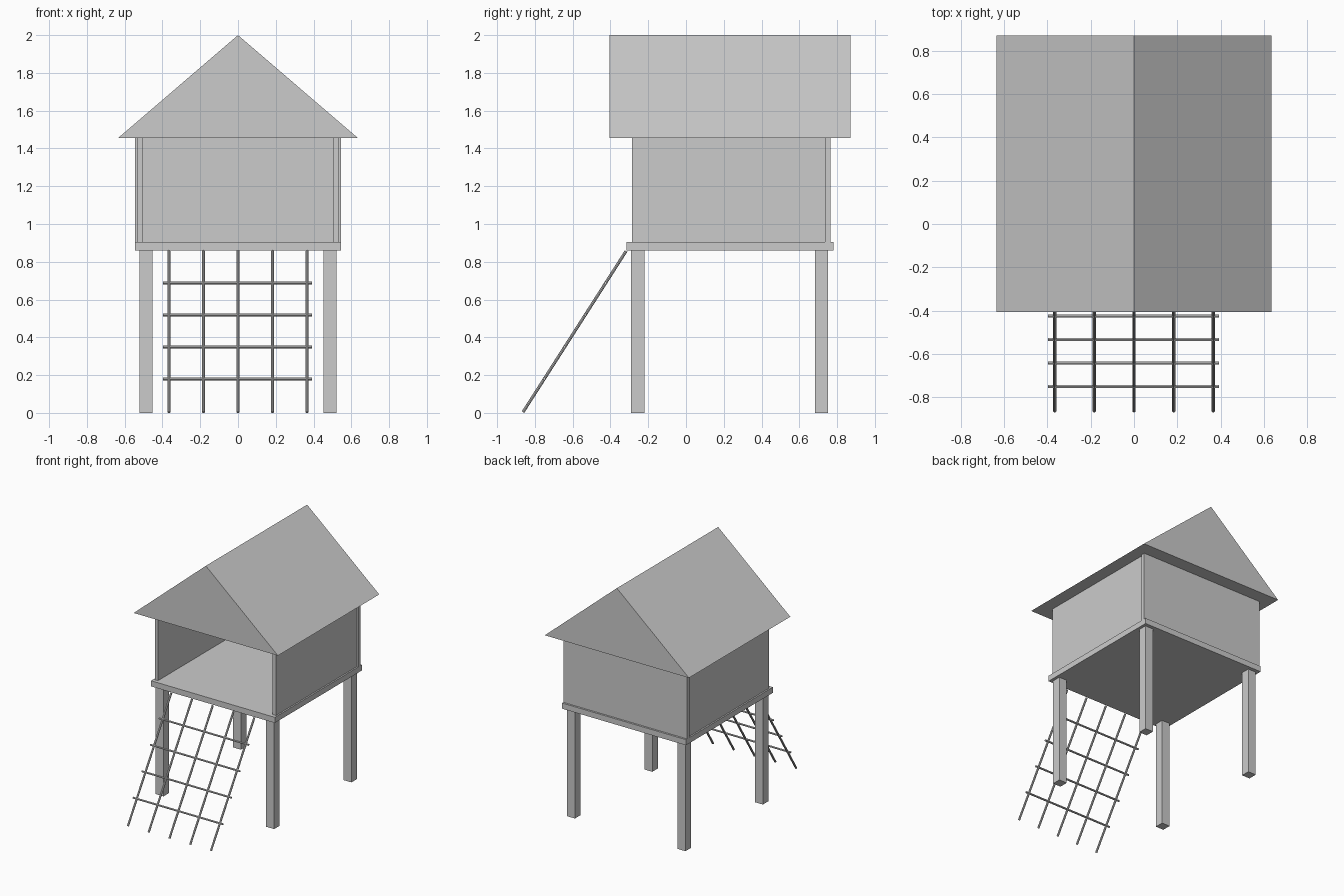
import bpy
import math
from mathutils import Vector

if "Cube" in bpy.data.objects:
    bpy.data.objects.remove(bpy.data.objects["Cube"])

grey = bpy.data.materials.new("plain_grey")
grey.diffuse_color = (0.6, 0.6, 0.6, 1)
grey.use_nodes = True
grey.node_tree.nodes["Principled BSDF"].inputs["Base Color"].default_value = grey.diffuse_color


def mesh_object(name, verts, faces):
    mesh = bpy.data.meshes.new(name)
    mesh.from_pydata(verts, [], faces)
    mesh.materials.append(grey)
    obj = bpy.data.objects.new(name, mesh)
    bpy.context.collection.objects.link(obj)
    return obj


def box(name, x0, x1, y0, y1, z0, z1):
    verts = [(x, y, z) for z in (z0, z1)
             for x, y in ((x0, y0), (x1, y0), (x1, y1), (x0, y1))]
    faces = [(3, 2, 1, 0), (4, 5, 6, 7)]
    faces += [(i, (i + 1) % 4, (i + 1) % 4 + 4, i + 4) for i in range(4)]
    return mesh_object(name, verts, faces)


def rod(name, start, end, radius, sides):
    start, end = Vector(start), Vector(end)
    axis = end - start
    bpy.ops.mesh.primitive_cylinder_add(
        vertices=sides, radius=radius, depth=axis.length,
        location=(start + end) / 2, rotation=axis.to_track_quat('Z', 'Y').to_euler())
    obj = bpy.context.object
    obj.name = name
    obj.data.materials.append(grey)
    return obj


# Roof: closed gable prism
W, Y0, Y1, EAVE, RIDGE = 0.635, -0.405, 0.87, 1.455, 2.0
mesh_object("roof",
            [(-W, Y0, EAVE), (W, Y0, EAVE), (0, Y0, RIDGE),
             (-W, Y1, EAVE), (W, Y1, EAVE), (0, Y1, RIDGE)],
            [(0, 1, 2), (5, 4, 3), (0, 3, 4, 1), (1, 4, 5, 2), (2, 5, 3, 0)])

# Platform and walls, open at the front
box("platform", -0.545, 0.545, -0.315, 0.78, 0.86, 0.905)
box("back_wall", -0.545, 0.545, 0.735, 0.765, 0.905, EAVE)
for side, (x0, x1) in (("left", (-0.533, -0.505)), ("right", (0.505, 0.533))):
    box(side + "_wall", x0, x1, -0.285, 0.735, 0.905, EAVE)

# Four posts
for sx, x in (("left", -0.487), ("right", 0.487)):
    for sy, y in (("front", -0.256), ("back", 0.717)):
        box(f"{sy}_{sx}_post", x - 0.035, x + 0.035, y - 0.035, y + 0.035, 0, 0.86)

# Sloping climbing net: long ropes and cross ropes
foot, head = Vector((0, -0.863, 0.004)), Vector((0, -0.317, 0.857))
for i in range(5):
    offset = Vector(((i - 2) * 0.183, 0, 0))
    rod(f"net_rope_{i + 1}", foot + offset, head + offset, 0.008, 8)
for i in range(4):
    mid = foot.lerp(head, 0.206 + i * 0.1985)
    rod(f"net_crossbar_{i + 1}", mid + Vector((-0.397, 0, 0)),
        mid + Vector((0.393, 0, 0)), 0.008, 6)
